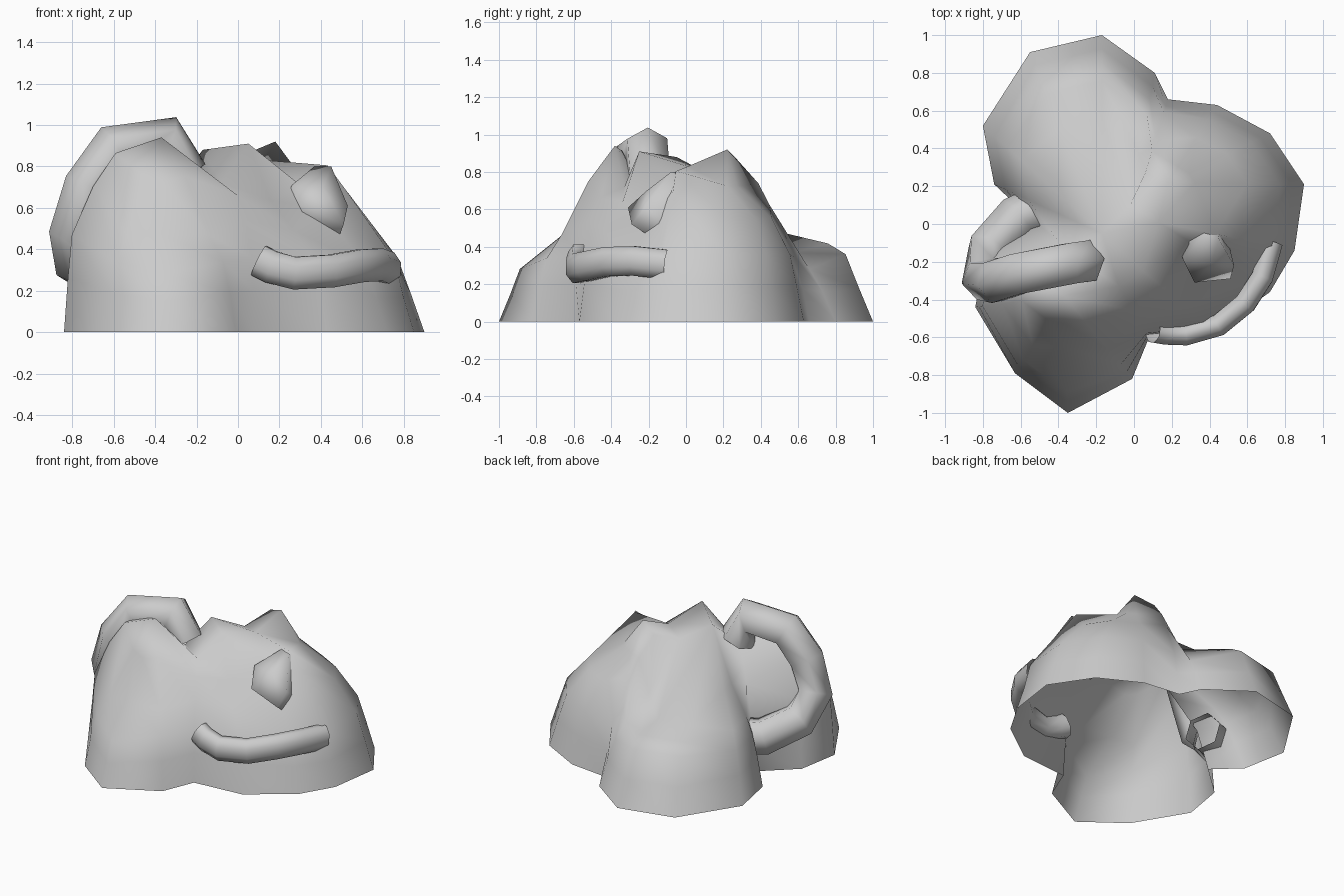
import bpy, bmesh, math
from mathutils import Vector

cube = bpy.data.objects.get("Cube")
if cube:
    bpy.data.objects.remove(cube, do_unlink=True)

grey = bpy.data.materials.new("plain grey")
grey.use_nodes = True
COLOUR = (0.6, 0.6, 0.6, 1)
grey.diffuse_color = COLOUR
grey.node_tree.nodes["Principled BSDF"].inputs["Base Color"].default_value = COLOUR


def finish(name, bm):
    """Turn a bmesh into a smooth grey object."""
    bmesh.ops.remove_doubles(bm, verts=bm.verts, dist=0.0005)
    bmesh.ops.recalc_face_normals(bm, faces=bm.faces)
    for f in bm.faces:
        f.smooth = True
    mesh = bpy.data.meshes.new(name)
    bm.to_mesh(mesh)
    bm.free()
    mesh.materials.append(grey)
    obj = bpy.data.objects.new(name, mesh)
    bpy.context.collection.objects.link(obj)
    return obj


def bridge(bm, a, b):
    """Join two rings of vertices with quads."""
    n = len(a)
    for i in range(n):
        j = (i + 1) % n
        bm.faces.new((a[i], a[j], b[j], b[i]))


def tube(name, path, wide, tall, sides):
    """Sweep an oval, open-ended section along a path."""
    bm = bmesh.new()
    pts = [Vector(p) for p in path]
    side = None
    last = None
    for i, p in enumerate(pts):
        t = (pts[min(i + 1, len(pts) - 1)] - pts[max(i - 1, 0)]).normalized()
        if side is None:
            side = t.cross(Vector((0, 0, 1)))
        side = (side - t * side.dot(t)).normalized()
        up = side.cross(t)
        ring = []
        for k in range(sides):
            a = 2 * math.pi * (k + 0.5) / sides
            ring.append(bm.verts.new(p + side * wide * math.cos(a) + up * tall * math.sin(a)))
        if last:
            bridge(bm, last, ring)
        last = ring
    return finish(name, bm)


# Body: columns climb from the base outline to the peaks and saddles
TOPS = {
    "saddle": (-0.17, -0.05, 0.88),
    "dip": (-0.02, 0.10, 0.80),
    "back_ridge": (0.06, 0.27, 0.87),
    "back_peak": (0.18, 0.22, 0.92),
    "notch": (0.13, 0.01, 0.83),
    "front_peak": (0.05, -0.25, 0.91),
    "valley": (-0.08, -0.33, 0.72),
    "lobe_peak": (-0.37, -0.38, 0.94),
    "gully": (-0.27, -0.20, 0.72),
}
CROWN = (
    ("saddle", "dip", "notch", "front_peak"),
    ("dip", "back_ridge", "back_peak", "notch"),
    ("saddle", "front_peak", "valley", "gully"),
    ("gully", "valley", "lobe_peak"),
)
# Slope shapes: share of the way inward, share of the height
SLOPES = {
    "steep": ((0, 0), (.04, .28), (.08, .5), (.3, .75), (.53, .92), (1, 1)),
    "front": ((0, 0), (.1, .16), (.18, .3), (.56, .5), (.76, .77), (1, 1)),
    "mid": ((0, 0), (.08, .2), (.17, .36), (.36, .5), (.68, .8), (1, 1)),
    "main": ((0, 0), (.09, .2), (.18, .39), (.55, .72), (.7, .85), (1, 1)),
    "ridge": ((0, 0), (.07, .2), (.13, .42), (.46, .83), (.58, .97), (1, 1)),
    "shoulder": ((0, 0), (.09, .2), (.18, .39), (.42, .6), (.8, .79), (1, 1)),
    "soft": ((0, 0), (.08, .22), (.16, .38), (.42, .54), (.72, .7), (1, 1)),
    "back": ((0, 0), (.07, .2), (.14, .41), (.23, .475), (.42, .51), (1, 1)),
    "flank": ((0, 0), (.1, .2), (.2, .35), (.32, .46), (.62, .64), (1, 1)),
}
COLUMNS = (
    (-.55, .91, "saddle", "back"), (-.17, 1.0, "saddle", "back"),
    (.11, .80, "dip", "flank"), (.18, .66, "back_ridge", "main"),
    (.44, .63, "back_peak", "shoulder"), (.72, .48, "back_peak", "shoulder"),
    (.90, .21, "back_peak", "shoulder"), (.85, -.14, "notch", "ridge"),
    (.72, -.36, "notch", "main"), (.43, -.57, "front_peak", "soft"),
    (.08, -.60, "valley", "steep"), (-.01, -.82, "lobe_peak", "mid"),
    (-.35, -1.0, "lobe_peak", "front"), (-.63, -.79, "lobe_peak", "mid"),
    (-.84, -.44, "lobe_peak", "steep"), (-.79, -.15, "lobe_peak", "steep"),
    (-.57, .05, "gully", "main"), (-.74, .21, "saddle", "flank"),
    (-.80, .52, "saddle", "flank"),
)
bm = bmesh.new()
rings = []
for level in range(6):
    ring = []
    for x, y, top, slope in COLUMNS:
        tx, ty, tz = TOPS[top]
        s, h = SLOPES[slope][level]
        ring.append(bm.verts.new((x + (tx - x) * s, y + (ty - y) * s, tz * h)))
    if rings:
        bridge(bm, rings[-1], ring)
    rings.append(ring)
for names in CROWN:
    bm.faces.new([bm.verts.new(TOPS[n]) for n in names])
finish("body", bm)

# Arched arm on the right side
tube("right_arm", ((-.27, -.20, .76), (-.34, -.21, .92), (-.60, -.26, .88),
                   (-.72, -.30, .70), (-.79, -.29, .48), (-.77, -.14, .34),
                   (-.62, .03, .25), (-.50, .08, .24)), 0.125, 0.125, 6)

# Curved bar across the lower front
tube("front_bar", ((.10, -.57, .345), (.16, -.58, .315), (.27, -.585, .285),
                   (.45, -.535, .295), (.59, -.42, .32), (.68, -.28, .325),
                   (.73, -.10, .305)), 0.062, 0.085, 8)

# Stubby nub on the upper front, sunk into the body
NUB = ((.26, -.19, .71), (.37, -.05, .80), (.45, -.08, .80),
       (.53, -.22, .61), (.51, -.29, .52), (.32, -.31, .61))
bm = bmesh.new()
front = [bm.verts.new(p) for p in NUB]
back = [bm.verts.new((x - .03, y + .12, z - .08)) for x, y, z in NUB]
bridge(bm, front, back)
centre = bm.verts.new((.41, -.21, .70))
for i in range(6):
    bm.faces.new((front[i], front[(i + 1) % 6], centre))
finish("front_nub", bm)
